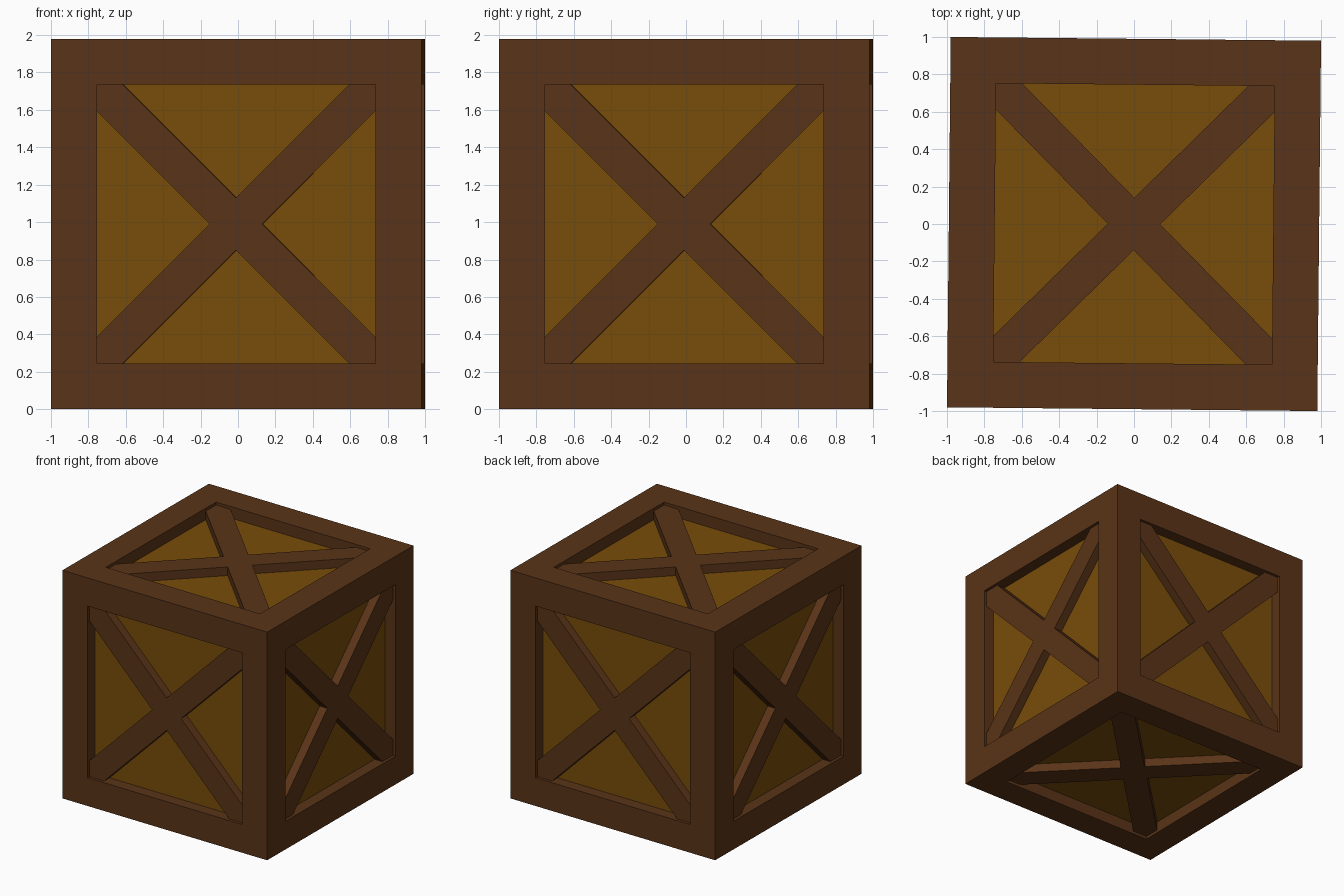
import bpy, bmesh
from math import radians, pi
from mathutils import Matrix

if "Cube" in bpy.data.objects:
    bpy.data.objects.remove(bpy.data.objects["Cube"])

HALF = 0.99      # half the crate's side
OPEN = 0.745     # half the panel opening
DEPTH = 0.10     # panel recess
BRACE = 0.025    # brace recess
NOTCH = 0.14     # brace half width measured along the face axes


def material(name, color):
    m = bpy.data.materials.new(name)
    m.diffuse_color = (*color, 1)
    m.use_nodes = True
    m.node_tree.nodes["Principled BSDF"].inputs["Base Color"].default_value = m.diffuse_color
    return m


frame_mat = material("dark_wood", (0.102, 0.034, 0.009))
panel_mat = material("light_wood", (0.19, 0.075, 0.003))

# The whole crate is turned very slightly about z
place = Matrix.Translation((0, 0, HALF)) @ Matrix.Rotation(-0.0101, 4, 'Z')


def add_object(name, bm, matrix, mats):
    bmesh.ops.recalc_face_normals(bm, faces=bm.faces[:])
    mesh = bpy.data.meshes.new(name)
    bm.to_mesh(mesh)
    bm.free()
    for m in mats:
        mesh.materials.append(m)
    ob = bpy.data.objects.new(name, mesh)
    ob.matrix_world = matrix
    bpy.context.collection.objects.link(ob)


# Crate body: heavy frame with a sunken panel on every side
bm = bmesh.new()
bmesh.ops.create_cube(bm, size=2 * HALF)
panels = bm.faces[:]
bmesh.ops.inset_individual(bm, faces=panels, thickness=HALF - OPEN, use_even_offset=True)
sunk = bmesh.ops.extrude_discrete_faces(bm, faces=panels)["faces"]
for f in sunk:
    f.normal_update()
    bmesh.ops.translate(bm, verts=f.verts[:], vec=-f.normal * DEPTH)
    f.material_index = 1
add_object("crate_body", bm, place, [frame_mat, panel_mat])

# Cross braces: one X-shaped outline, extruded and turned to each side
quarter = [(NOTCH, 0), (OPEN, OPEN - NOTCH), (OPEN, OPEN), (OPEN - NOTCH, OPEN)]
sides = {
    "top": Matrix.Identity(4),
    "bottom": Matrix.Rotation(pi, 4, 'X'),
    "front": Matrix.Rotation(pi / 2, 4, 'X'),
    "back": Matrix.Rotation(-pi / 2, 4, 'X'),
    "right": Matrix.Rotation(pi / 2, 4, 'Y'),
    "left": Matrix.Rotation(-pi / 2, 4, 'Y'),
}
for side, turn in sides.items():
    bm = bmesh.new()
    verts = []
    for k in range(4):
        rot = Matrix.Rotation(radians(90 * k), 4, 'Z')
        for x, y in quarter:
            v = bm.verts.new((x, y, HALF - DEPTH))
            v.co = rot @ v.co
            verts.append(v)
    face = bm.faces.new(verts)
    new = bmesh.ops.extrude_face_region(bm, geom=[face])["geom"]
    bmesh.ops.translate(bm, vec=(0, 0, DEPTH - BRACE),
                        verts=[g for g in new if isinstance(g, bmesh.types.BMVert)])
    add_object(side + "_cross_brace", bm, place @ turn, [frame_mat])
